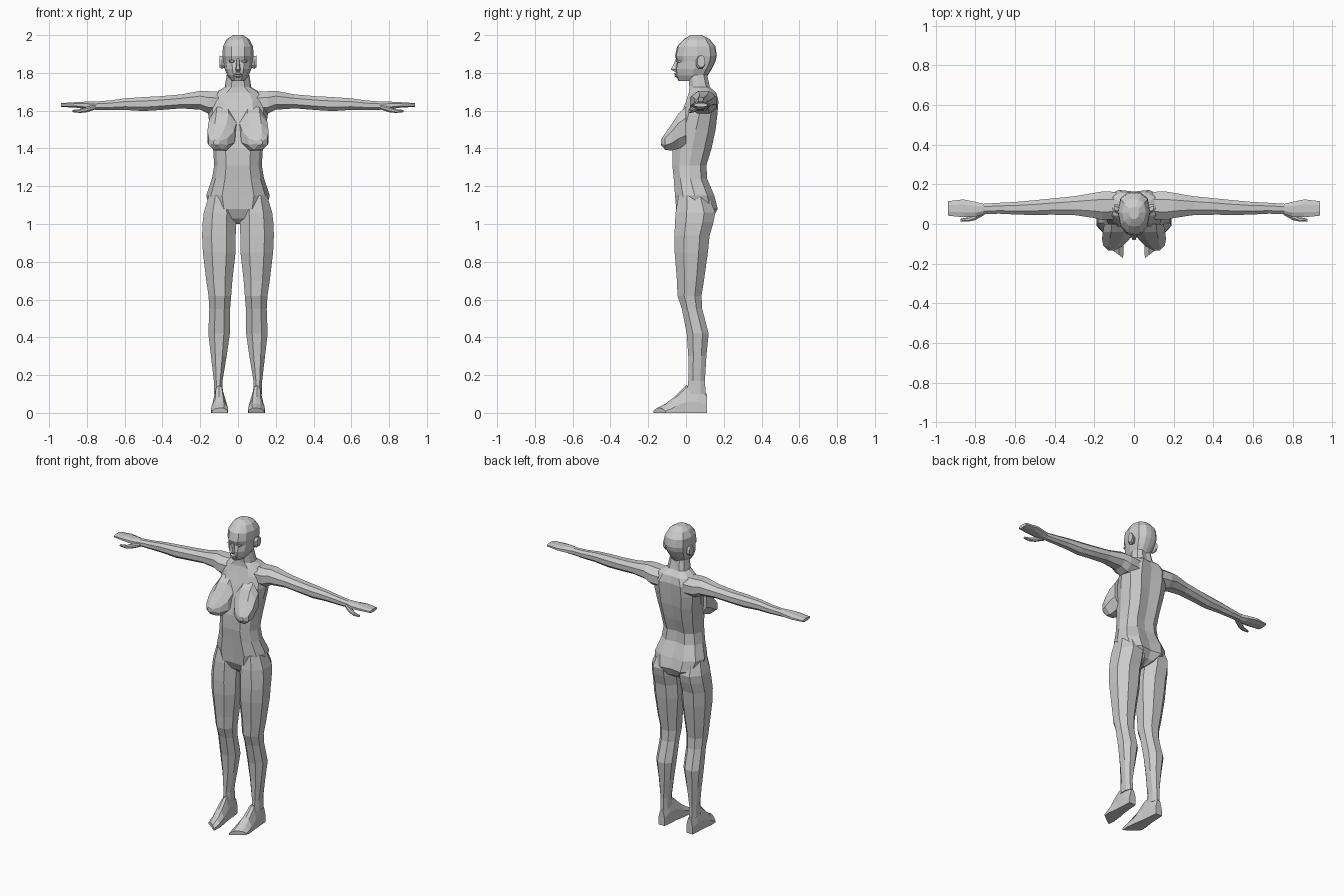
import bpy, bmesh
from mathutils import Vector

skin = bpy.data.materials.new("plain grey")
skin.diffuse_color = (0.6, 0.6, 0.6, 1)

OCT = [(.28, 0), (.72, 0), (1, .28), (1, .72), (.72, 1), (.28, 1), (0, .72), (0, .28)]
# half outline of a body section, front centre to back centre: (width, depth) fractions
BODY = [(0, .02), (.5, 0), (.86, .2), (1, .5), (.88, .82), (.5, 1), (0, .95)]
SKULL = [(0, 0), (.42, .03), (.82, .2), (1, .52), (.84, .85), (.42, .98), (0, 1)]


def loft(name, rings, mirror=False):
    """Skin a stack of equal-length rings with flat quads and close both ends."""
    bm = bmesh.new()
    vs = [[bm.verts.new(p) for p in r] for r in rings]
    n = len(vs[0])
    for a, b in zip(vs, vs[1:]):
        for i in range(n):
            j = (i + 1) % n
            bm.faces.new((a[i], a[j], b[j], b[i]))
    bm.faces.new(vs[0][::-1])
    bm.faces.new(vs[-1])
    bmesh.ops.recalc_face_normals(bm, faces=bm.faces)
    me = bpy.data.meshes.new(name)
    bm.to_mesh(me)
    bm.free()
    me.materials.append(skin)
    ob = bpy.data.objects.new(name, me)
    bpy.context.collection.objects.link(ob)
    if mirror:
        ob.modifiers.new("mirror", 'MIRROR').use_axis[0] = True
    return ob


def centred(shape, z, w, yf, yb):
    """Symmetric horizontal ring from a half outline."""
    half = [(w * u, yf + (yb - yf) * v, z) for u, v in shape]
    return half + [(-x, y, h) for x, y, h in half[-2:0:-1]]


def oct_x(x, y0, y1, z0, z1):
    return [(x, y0 + (y1 - y0) * u, z0 + (z1 - z0) * v) for u, v in OCT]


def oct_y(y, x0, x1, z0, z1):
    return [(x0 + (x1 - x0) * u, y, z0 + (z1 - z0) * v) for u, v in OCT]


def oct_z(z, x0, x1, y0, y1):
    return [(x0 + (x1 - x0) * u, y0 + (y1 - y0) * v, z) for u, v in OCT]


# torso and neck: z, half width, front y, back y
loft("torso", [centred(BODY, *s) for s in [
    (1.00, .015, .01, .09), (1.03, .07, -.025, .14), (1.08, .15, -.052, .168),
    (1.15, .168, -.058, .15), (1.24, .138, -.065, .112), (1.31, .126, -.072, .108),
    (1.40, .132, -.07, .135), (1.50, .146, -.052, .157), (1.58, .158, -.025, .166),
    (1.65, .155, .0, .172), (1.695, .12, .015, .16), (1.725, .07, .018, .126),
    (1.79, .06, .012, .112)]])

# head
loft("head", [centred(SKULL, *s) for s in [
    (1.757, .035, -.04, .10), (1.785, .056, -.052, .114), (1.82, .07, -.056, .136),
    (1.86, .077, -.048, .156), (1.89, .082, -.058, .163), (1.94, .08, -.047, .156),
    (1.978, .06, -.012, .125), (2.0, .026, .025, .085)]])

# nose, from bridge to base
loft("nose", [[(-w, -.04, z), (-w * .5, y, z), (w * .5, y, z), (w, -.04, z)]
              for z, w, y in [(1.875, .009, -.054), (1.84, .012, -.068),
                              (1.818, .017, -.081), (1.808, .013, -.062)]])

# lips
loft("lips", [oct_z(z, -w, w, y, -.03)
              for z, w, y in [(1.802, .012, -.055), (1.795, .02, -.064),
                              (1.789, .022, -.058), (1.782, .018, -.062), (1.776, .01, -.052)]])

# eyes: small almond bulges
loft("eye", [oct_y(y, .031 - w, .031 + w, 1.862 - h, 1.862 + h)
             for y, w, h in [(-.025, .017, .009), (-.044, .015, .007), (-.049, .007, .004)]], True)

# ears
loft("ear", [oct_x(x, .075 - a, .075 + b, 1.855 - h, 1.855 + k)
             for x, a, b, h, k in [(.066, .02, .015, .025, .025),
                                   (.086, .022, .024, .034, .034),
                                   (.098, .014, .026, .024, .036)]], True)

# breasts: y, x range, z range
loft("breast", [oct_y(*s) for s in [
    (.0, .015, .15, 1.41, 1.62), (-.04, .008, .157, 1.40, 1.585),
    (-.075, .022, .162, 1.388, 1.53), (-.11, .055, .155, 1.393, 1.48),
    (-.133, .098, .13, 1.418, 1.447)]], True)

# arm and flat hand: x, y range, z range
loft("arm", [oct_x(*s) for s in [
    (.09, .025, .162, 1.58, 1.70), (.16, .02, .164, 1.585, 1.703),
    (.20, .03, .157, 1.605, 1.705), (.30, .045, .14, 1.612, 1.686),
    (.42, .047, .128, 1.603, 1.676), (.50, .045, .12, 1.598, 1.672),
    (.60, .048, .111, 1.604, 1.665), (.68, .052, .107, 1.603, 1.654),
    (.76, .05, .102, 1.605, 1.648), (.80, .036, .112, 1.608, 1.648),
    (.86, .034, .124, 1.616, 1.645), (.938, .042, .115, 1.62, 1.64)]], True)

# thumb
loft("thumb", [oct_x(*s) for s in [
    (.755, .045, .075, 1.606, 1.63), (.80, .02, .055, 1.592, 1.62),
    (.835, .012, .035, 1.588, 1.608), (.876, .012, .026, 1.592, 1.604)]], True)

# leg: z, x range, y range
loft("leg", [oct_z(*s) for s in [
    (1.15, .03, .155, -.04, .12), (1.06, .012, .181, -.055, .155),
    (1.01, .011, .187, -.058, .146), (.94, .012, .19, -.061, .125),
    (.85, .013, .186, -.06, .116), (.70, .03, .168, -.048, .095),
    (.62, .036, .156, -.045, .082), (.55, .042, .152, -.022, .086),
    (.42, .043, .157, .004, .12), (.30, .06, .143, .012, .108),
    (.17, .082, .128, .012, .10), (.10, .08, .128, .005, .104)]], True)

# foot: y, x range, top z; toes slant back towards the outside
foot = []
for y, x0, x1, zt, skew in [
        (.11, .08, .126, .10, 0), (.06, .075, .13, .15, 0), (.0, .07, .133, .145, 0),
        (-.065, .058, .141, .085, .1), (-.12, .052, .142, .05, .45), (-.172, .055, .138, .026, .75)]:
    w = x1 - x0
    foot.append([(x0 + w * u, y + skew * w * u, zt * v) for u, v in
                 [(0, 0), (1, 0), (1, .4), (.75, .9), (.5, 1), (.25, .95), (0, .5)]])
loft("foot", foot, True)
